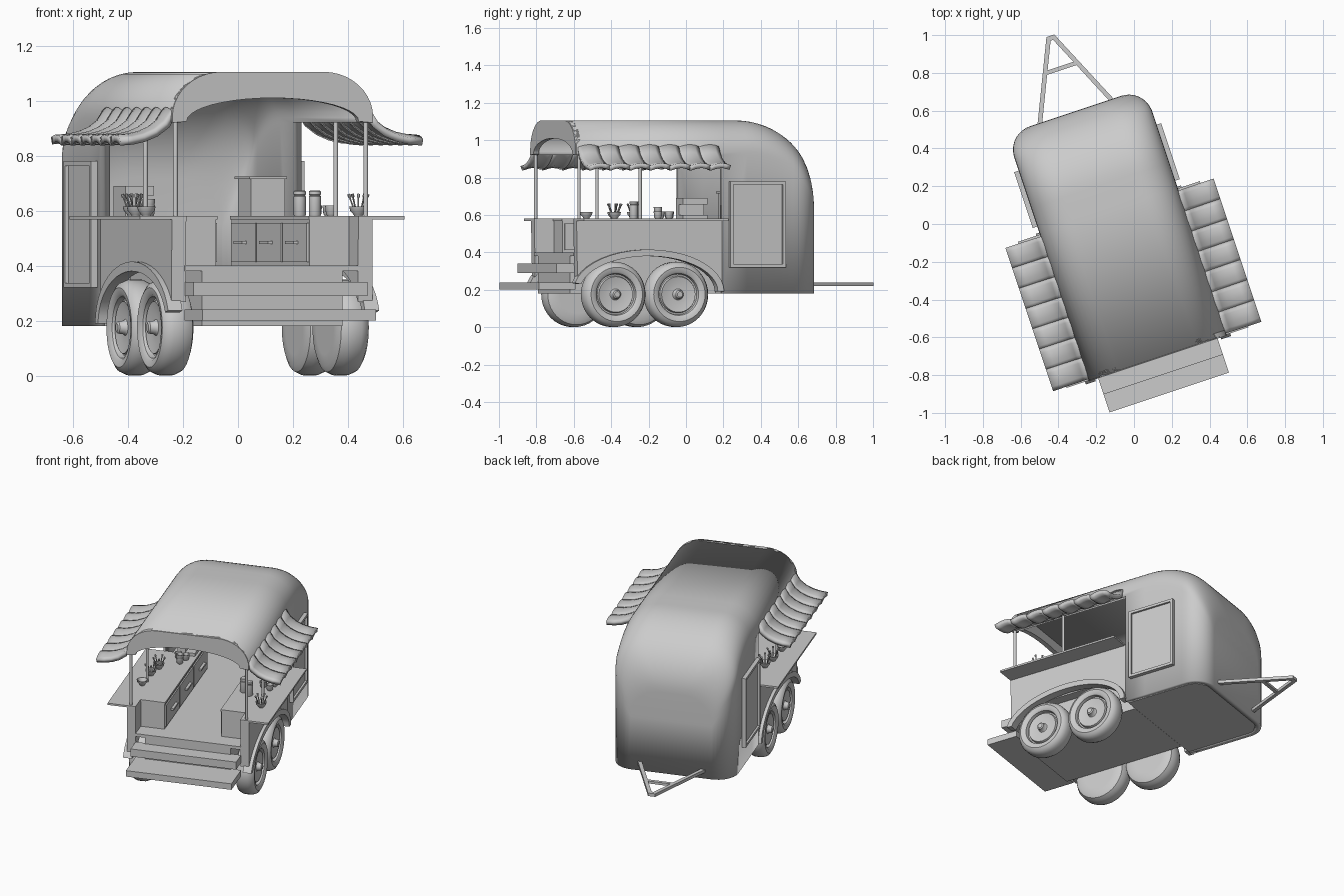
import bpy, bmesh, math
from math import sin, cos, pi, radians, sqrt
from mathutils import Matrix

if "Cube" in bpy.data.objects:
    bpy.data.objects.remove(bpy.data.objects["Cube"])

# Everything is built straight (x = across, y = along) and then turned as one trailer
M = Matrix.Rotation(radians(18.43), 4, 'Z') @ Matrix.Translation((-0.105, 0, 0))
SIDES = (("right", 1), ("left", -1))


def finish(name, bm, smooth=False, recalc=True):
    if recalc:
        bmesh.ops.recalc_face_normals(bm, faces=bm.faces)
    me = bpy.data.meshes.new(name)
    bm.to_mesh(me)
    bm.free()
    ob = bpy.data.objects.new(name, me)
    bpy.context.collection.objects.link(ob)
    ob.matrix_world = M
    if smooth:
        bpy.ops.object.select_all(action='DESELECT')
        ob.select_set(True)
        bpy.context.view_layer.objects.active = ob
        bpy.ops.object.shade_smooth_by_angle(angle=radians(35))
    return ob


def prism(name, pts, axis, lo, hi, smooth=False):
    """Extrude a flat outline along one axis."""
    place = {'x': lambda a, b, h: (h, a, b), 'y': lambda a, b, h: (a, h, b),
             'z': lambda a, b, h: (a, b, h)}[axis]
    bm = bmesh.new()
    A = [bm.verts.new(place(a, b, lo)) for a, b in pts]
    B = [bm.verts.new(place(a, b, hi)) for a, b in pts]
    bm.faces.new(A)
    bm.faces.new(B)
    for i in range(len(pts)):
        k = (i + 1) % len(pts)
        bm.faces.new((A[i], A[k], B[k], B[i]))
    return finish(name, bm, smooth)


def box(name, x, y, z):
    x = sorted(x)
    return prism(name, [(x[0], y[0]), (x[1], y[0]), (x[1], y[1]), (x[0], y[1])], 'z', *z)


def bar(name, a, b, w, z):
    dx, dy = b[0] - a[0], b[1] - a[1]
    n = w / 2 / math.hypot(dx, dy)
    ox, oy = -dy * n, dx * n
    return prism(name, [(a[0] + ox, a[1] + oy), (a[0] - ox, a[1] - oy),
                        (b[0] - ox, b[1] - oy), (b[0] + ox, b[1] + oy)], 'z', *z)


def lathe(name, prof, loc, n=20, side=0, tilt=None):
    """Turn a (radius, height) profile about z, or about x when side is +-1."""
    bm = bmesh.new()
    rings = []
    for r, h in prof:
        pts = [(r * cos(2 * pi * i / n), r * sin(2 * pi * i / n)) for i in range(n)]
        rings.append([bm.verts.new((side * h, a, b) if side else (a, b, h)) for a, b in pts])
    for P, Q in zip(rings, rings[1:]):
        for i in range(n):
            k = (i + 1) % n
            bm.faces.new((P[i], P[k], Q[k], Q[i]))
    bm.faces.new(rings[0])
    bm.faces.new(rings[-1])
    if tilt:
        bm.transform(Matrix.Rotation(tilt[0], 4, 'X') @ Matrix.Rotation(tilt[1], 4, 'Y'))
    bm.transform(Matrix.Translation(loc))
    return finish(name, bm, True)


# Body shell: arched cross-sections, open at the front and beside the counters
def section(w, h):
    half = [(w, 0.18), (w, h - 0.185)]
    half += [(w - 0.19 + 0.19 * cos(a), h - 0.165 + 0.165 * sin(a))
             for a in [radians(9 * i) for i in range(11)]]
    return half + [(-x, z) for x, z in reversed(half)]


def half_width(v):
    return 0.385 if v < 0.535 else 0.255 + 0.13 * sqrt(max(0, 1 - ((v - 0.535) / 0.13) ** 2))


stations = [(-0.71, 1.105), (0.11, 1.105)]
for i in range(17):
    t = pi / 2 * i / 16
    stations.append((0.25 + 0.415 * sin(t), 0.72 + 0.385 * cos(t)))
bm = bmesh.new()
rows = [[bm.verts.new((x, v, z)) for x, z in section(half_width(v), h)] for v, h in stations]
last = len(rows[0]) - 1
for i in range(len(rows) - 1):
    for j in range(last):
        if i == 0 and j in (0, last - 1):
            continue
        bm.faces.new((rows[i][j], rows[i + 1][j], rows[i + 1][j + 1], rows[i][j + 1]))
bm.faces.new(rows[-1][::-1])
bmesh.ops.delete(bm, geom=[v for v in bm.verts if not v.link_faces], context='VERTS')
shell = finish("body_shell", bm, True, recalc=False)
m = shell.modifiers.new("thickness", 'SOLIDIFY')
m.thickness, m.offset = 0.035, -1

# Front arch board
inner = [(-0.33 * cos(radians(a)), 0.925 + 0.085 * sin(radians(a))) for a in range(0, 181, 9)]
prism("front_arch", section(0.385, 1.105)[1:-1] + inner, 'y', -0.715, -0.685, True)

# Floor and steps
box("chassis", (-0.27, 0.27), (-0.71, 0.11), (0.18, 0.38))
box("floor", (-0.335, 0.335), (-0.71, 0.11), (0.38, 0.40))
prism("rear_floor", [(-0.37, 0.11), (0.37, 0.11), (0.37, 0.56), (0.25, 0.65), (-0.25, 0.65),
                     (-0.37, 0.56)], 'z', 0.181, 0.40)
box("lower_step", (-0.333, 0.333), (-0.905, -0.70), (0.20, 0.24))
box("upper_step", (-0.333, 0.333), (-0.805, -0.70), (0.29, 0.34))


def arch(a, b, end=160):
    return [(-0.31 + a * cos(radians(t)), 0.19 + b * sin(radians(t))) for t in range(0, end + 1, 8)]


tyre = [(0.10, 0.275), (0.14, 0.275), (0.162, 0.285), (0.174, 0.31), (0.175, 0.335), (0.174, 0.36),
        (0.163, 0.385), (0.145, 0.396), (0.122, 0.393), (0.112, 0.385), (0.108, 0.365),
        (0.10, 0.365), (0.095, 0.38), (0.06, 0.372), (0.03, 0.372), (0.025, 0.378),
        (0.022, 0.40), (0.015, 0.405)]

for side, s in SIDES:
    # Low side wall, fender and wheels
    prism(side + "_low_wall", [(0.11, 0.57), (-0.71, 0.57)] + arch(0.42, 0.225)[::-1],
          'x', s * 0.33, s * 0.385)
    prism(side + "_fender", arch(0.425, 0.225, 168) + arch(0.39, 0.19, 168)[::-1],
          'x', s * 0.35, s * 0.405, True)
    for n, v in (("front", -0.487), ("rear", -0.134)):
        lathe(f"{side}_{n}_wheel", tyre, (0, v, 0.175), 40, s)

    # Framed side panel
    box(side + "_panel", (s * 0.375, s * 0.397), (0.16, 0.45), (0.33, 0.77))
    for k, y, z in (("a", (0.149, 0.166), (0.32, 0.78)), ("b", (0.444, 0.461), (0.32, 0.78)),
                    ("c", (0.166, 0.444), (0.32, 0.337)), ("d", (0.166, 0.444), (0.763, 0.78))):
        box(f"{side}_panel_frame_{k}", (s * 0.375, s * 0.41), y, z)

    # Counter with doors and an outward shelf
    box(side + "_counter", (s * 0.18, s * 0.335), (-0.6, 0.3), (0.40, 0.57))
    box(side + "_shelf", (s * 0.33, s * 0.507), (-0.71, 0.105), (0.568, 0.58))
    box(side + "_counter_top", (s * 0.175, s * 0.335), (-0.605, 0.3), (0.568, 0.58))
    for i in range(3):
        y = -0.59 + 0.296 * i
        box(f"{side}_cabinet_door_{i}", (s * 0.172, s * 0.185), (y, y + 0.28), (0.413, 0.555))
        box(f"{side}_door_handle_{i}", (s * 0.155, s * 0.175), (y + 0.10, y + 0.20), (0.478, 0.49))

    # Roof posts
    for i, v in enumerate((-0.69, -0.345)):
        lathe(f"{side}_post_{i}", [(0.009, 0.57), (0.009, 0.96)], (s * 0.365, v, 0), 12)

    # Awning of seven bowed strips
    curve = [(0.372, 0.955), (0.40, 0.912), (0.44, 0.882), (0.485, 0.863), (0.53, 0.853), (0.58, 0.849)]
    bm = bmesh.new()
    for k in range(7):
        grid = []
        for i in range(6):
            f = i / 5
            y = -0.70 + 0.113 * (k + f)
            lift = 0.018 * sin(pi * f * 0.8) - 0.006 * f
            grid.append([bm.verts.new((s * x, y, z + lift)) for x, z in curve])
        for P, Q in zip(grid, grid[1:]):
            for j in range(len(curve) - 1):
                bm.faces.new((P[j], P[j + 1], Q[j + 1], Q[j]))
    awning = finish(side + "_awning", bm, True)
    m = awning.modifiers.new("thickness", 'SOLIDIFY')
    m.thickness, m.offset = 0.026, 0

# Drawbar
for side, s in SIDES:
    bar(side + "_drawbar", (s * 0.205, 0.65), (s * 0.012, 1.078), 0.024, (0.22, 0.24))
bar("drawbar_cross", (-0.085, 0.905), (0.085, 0.905), 0.022, (0.222, 0.238))
box("hitch_tip", (-0.022, 0.022), (1.06, 1.085), (0.22, 0.24))

# Tableware
bowl = [(0.015, 0), (0.018, 0.006), (0.03, 0.02), (0.034, 0.036), (0.03, 0.036), (0.018, 0.012)]
cup = [(0.014, 0), (0.02, 0.008), (0.023, 0.038), (0.02, 0.038), (0.014, 0.01)]
jar = [(0.02, 0), (0.022, 0.004), (0.022, 0.072), (0.019, 0.076), (0.022, 0.079), (0.022, 0.09), (0.018, 0.093)]
for i, (d, v) in enumerate(((0.40, -0.50), (-0.35, -0.146), (-0.37, -0.25))):
    lathe(f"cutlery_bowl_{i}", bowl, (d, v, 0.58), 18)
    for k in range(5):
        a = 2 * pi * k / 5
        lathe(f"stick_{i}_{k}", [(0.003, 0.012), (0.003, 0.07), (0.006, 0.075), (0.006, 0.085)],
              (d + 0.008 * cos(a), v + 0.008 * sin(a), 0.58), 8, 0, (-0.35 * sin(a), 0.35 * cos(a)))
lathe("small_bowl", bowl, (-0.38, -0.40, 0.58), 18)
for i, (d, v) in enumerate(((0.236, -0.318), (0.282, -0.354))):
    lathe(f"jar_{i}", jar, (d, v, 0.58), 20)
for i, (d, v, z) in enumerate(((0.38, -0.25, 0), (0.39, -0.19, 0), (0.33, -0.22, 0), (-0.28, 0.03, 0),
                               (-0.23, 0.02, 0), (-0.25, -0.04, 0), (-0.25, -0.04, 0.025))):
    lathe(f"cup_{i}", cup, (d, v, 0.58 + z), 16)

# Drinks machine and counter fridge
box("machine_base", (-0.30, -0.19), (0.08, 0.22), (0.58, 0.60))
box("machine_back", (-0.30, -0.25), (0.08, 0.22), (0.60, 0.655))
box("machine_head", (-0.30, -0.19), (0.08, 0.22), (0.655, 0.69))
box("fridge", (0.205, 0.335), (0.15, 0.30), (0.58, 0.715))
box("fridge_top", (0.195, 0.34), (0.14, 0.31), (0.715, 0.725))
